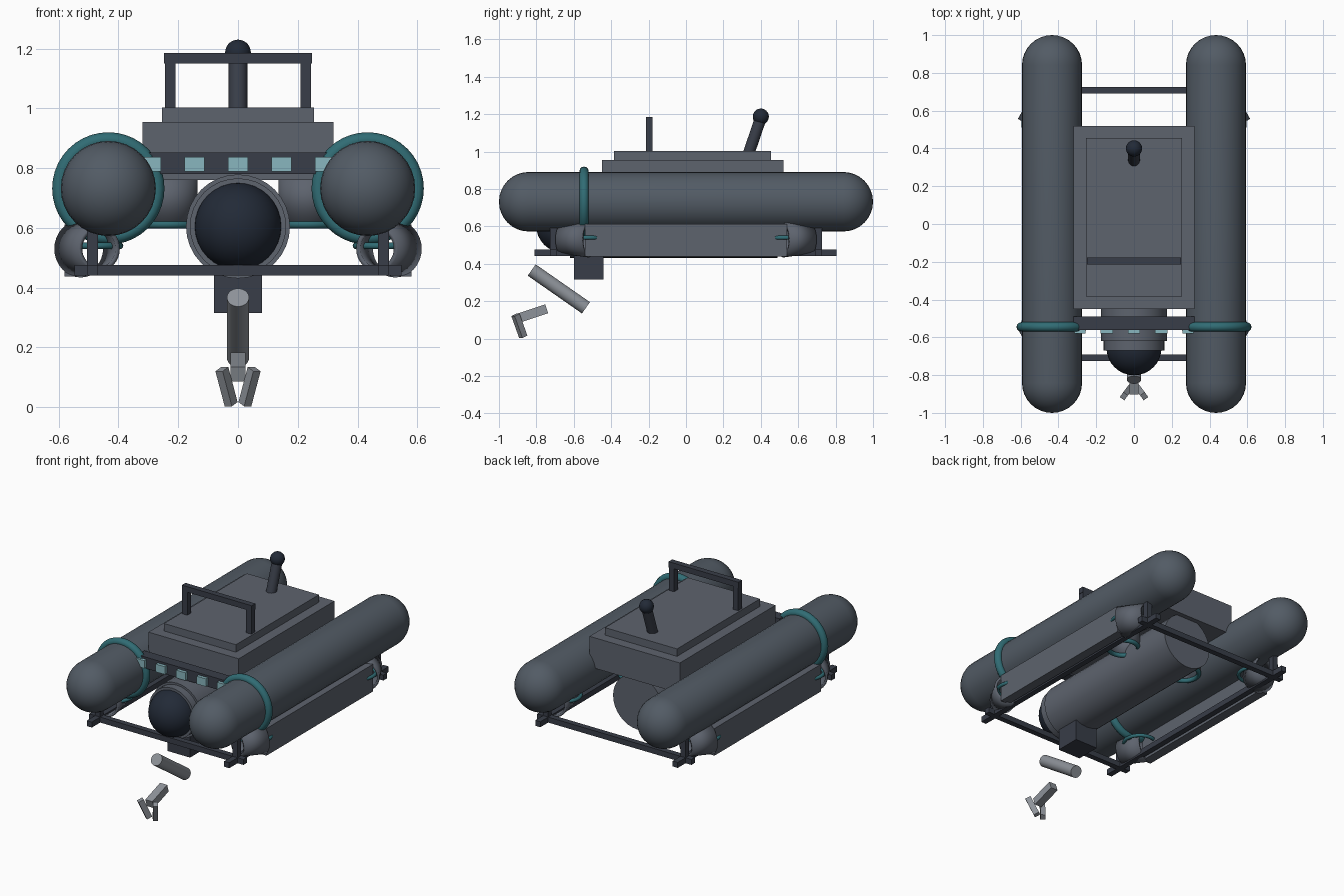
import bpy, math
from mathutils import Vector

if "Cube" in bpy.data.objects:
    bpy.data.objects.remove(bpy.data.objects["Cube"])


def mat(name, r, g, b):
    m = bpy.data.materials.new(name)
    m.diffuse_color = (r, g, b, 1)
    m.use_nodes = True
    m.node_tree.nodes["Principled BSDF"].inputs["Base Color"].default_value = m.diffuse_color
    return m


SLATE = mat("slate", .085, .105, .13)
GREY = mat("grey", .11, .125, .155)
DARK = mat("dark", .04, .047, .065)
GLASS = mat("glass", .016, .023, .038)
TEAL = mat("teal", .03, .15, .175)
LAMP = mat("lamp", .25, .47, .52)
STEEL = mat("steel", .27, .29, .32)


def finish(name, m, smooth=False):
    o = bpy.context.object
    o.name = name
    o.data.materials.append(m)
    if smooth:
        bpy.ops.object.shade_smooth_by_angle(angle=math.radians(35))
    return o


def box(name, lo, hi, m):
    bpy.ops.mesh.primitive_cube_add(size=1, location=[(a + b) / 2 for a, b in zip(lo, hi)])
    o = finish(name, m)
    o.scale = [b - a for a, b in zip(lo, hi)]
    return o


def tube(name, p, q, r1, r2, m, cap='NGON', n=32):
    p, q = Vector(p), Vector(q)
    bpy.ops.mesh.primitive_cone_add(vertices=n, radius1=r1, radius2=r2, depth=(q - p).length,
                                    location=(p + q) / 2, end_fill_type=cap,
                                    rotation=(q - p).to_track_quat('Z', 'Y').to_euler())
    return finish(name, m, True)


def duct(name, p, q, r1, r2):
    o = tube(name, p, q, r1, r2, GREY, 'NOTHING')
    s = o.modifiers.new("wall", 'SOLIDIFY')
    s.thickness = .015
    return o


def ball(name, c, r, m):
    bpy.ops.mesh.primitive_uv_sphere_add(segments=32, ring_count=16, radius=r, location=c)
    return finish(name, m, True)


def ring(name, c, R, r, m, rot=(0, 0, 0)):
    bpy.ops.mesh.primitive_torus_add(location=c, rotation=rot, major_radius=R, minor_radius=r,
                                     major_segments=40, minor_segments=12)
    return finish(name, m, True)


def bar(name, p, q, w, d, m):
    # square bar whose length runs from p to q
    p, q = Vector(p), Vector(q)
    bpy.ops.mesh.primitive_cube_add(size=1, location=(p + q) / 2,
                                    rotation=(q - p).to_track_quat('Z', 'Y').to_euler())
    o = finish(name, m)
    o.scale = (w, d, (q - p).length)
    return o


def capsule(name, x, z, r, half):
    # one lathed profile: dome, straight wall, dome
    prof = [(r * math.sin(t), -half + r - r * math.cos(t)) for t in
            [math.pi / 2 * i / 8 for i in range(9)]]
    prof += [(a, -b) for a, b in reversed(prof)]
    n = 32
    verts = [(x + a * math.cos(2 * math.pi * k / n), b, z + a * math.sin(2 * math.pi * k / n))
             for a, b in prof for k in range(n)]
    faces = [(i * n + k, i * n + (k + 1) % n, (i + 1) * n + (k + 1) % n, (i + 1) * n + k)
             for i in range(len(prof) - 1) for k in range(n)]
    me = bpy.data.meshes.new(name)
    me.from_pydata(verts, [], faces)
    o = bpy.data.objects.new(name, me)
    bpy.context.collection.objects.link(o)
    bpy.context.view_layer.objects.active = o
    bpy.ops.object.select_all(action='DESELECT')
    o.select_set(True)
    bpy.ops.object.mode_set(mode='EDIT')
    bpy.ops.mesh.select_all(action='SELECT')
    bpy.ops.mesh.remove_doubles(threshold=.0005)
    bpy.ops.mesh.normals_make_consistent(inside=False)
    bpy.ops.object.mode_set(mode='OBJECT')
    return finish(name, SLATE, True)


# body and deck
box("body", (-.32, -.45, .76), (.32, .52, .955), GREY)
box("deck", (-.255, -.385, .955), (.255, .455, 1.003), GREY)

# pressure hull, collar and viewing dome
tube("hull", (0, -.48, .605), (0, .49, .605), .174, .174, GREY)
tube("hull_collar", (0, -.67, .605), (0, -.47, .605), .161, .161, GREY)
tube("hull_front_rim", (0, -.62, .605), (0, -.48, .605), .174, .174, GREY)
ball("dome", (0, -.655, .605), .146, GLASS)

# light bar
box("light_bar", (-.32, -.56, .78), (.32, -.49, .852), DARK)
for i in range(-2, 3):
    x = i * .1455
    box("lamp", (x - .033, -.58, .788), (x + .033, -.555, .838), LAMP)

# carrying handle
for s in (-1, 1):
    box("handle_post", (s * .227 - .018, -.215, 1.0), (s * .227 + .018, -.178, 1.155), DARK)
box("handle_bar", (-.248, -.215, 1.15), (.248, -.178, 1.186), DARK)

# antenna mast
tube("mast", (0, .335, .99), (0, .4, 1.18), .031, .031, DARK)
ball("mast_ball", (0, .4, 1.187), .043, GLASS)

# crossbars of the skid frame
for e in (-1, 1):
    box("crossbar", (-.547, e * .708 - .018, .441), (.547, e * .708 + .018, .476), DARK)

for s in (-1, 1):
    # pontoon with its band
    capsule("pontoon", s * .434, .732, .159, 1.0)
    ring("pontoon_band", (s * .434, -.545, .732), .163, .025, TEAL, (math.pi / 2, 0, 0))
    # skid and side plate
    box("skid", (s * .487 - .018, -.81, .441), (s * .487 + .018, .805, .476), DARK)
    box("side_plate", (s * .55 - .03, -.54, .438), (s * .55 + .03, .54, .612), GREY)
    for e in (-1, 1):
        box("skid_post", (s * .487 - .018, e * .708 - .018, .45),
            (s * .487 + .018, e * .708 + .018, .61), DARK)
        # angled thruster
        duct("thruster_duct", (s * .526, e * .52, .53), (s * .465, e * .67, .53), .096, .075)
        ring("thruster_ring", (s * .49, e * .53, .54), .095, .011, TEAL)
    # vertical thruster
    duct("lift_duct", (s * .235, .18, .62), (s * .235, .18, .78), .1, .1)
    ring("lift_ring", (s * .235, .18, .612), .09, .014, TEAL)

# manipulator
box("arm_mount", (-.08, -.6, .315), (.08, -.44, .45), DARK)
tube("upper_arm", (0, -.825, .367), (0, -.535, .165), .037, .037, STEEL)
bar("forearm", (0, -.745, .16), (0, -.895, .11), .05, .05, STEEL)
for s in (-1, 1):
    bar("gripper_finger", (s * .054, -.912, .127), (s * .023, -.87, .01), .03, .035, STEEL)
